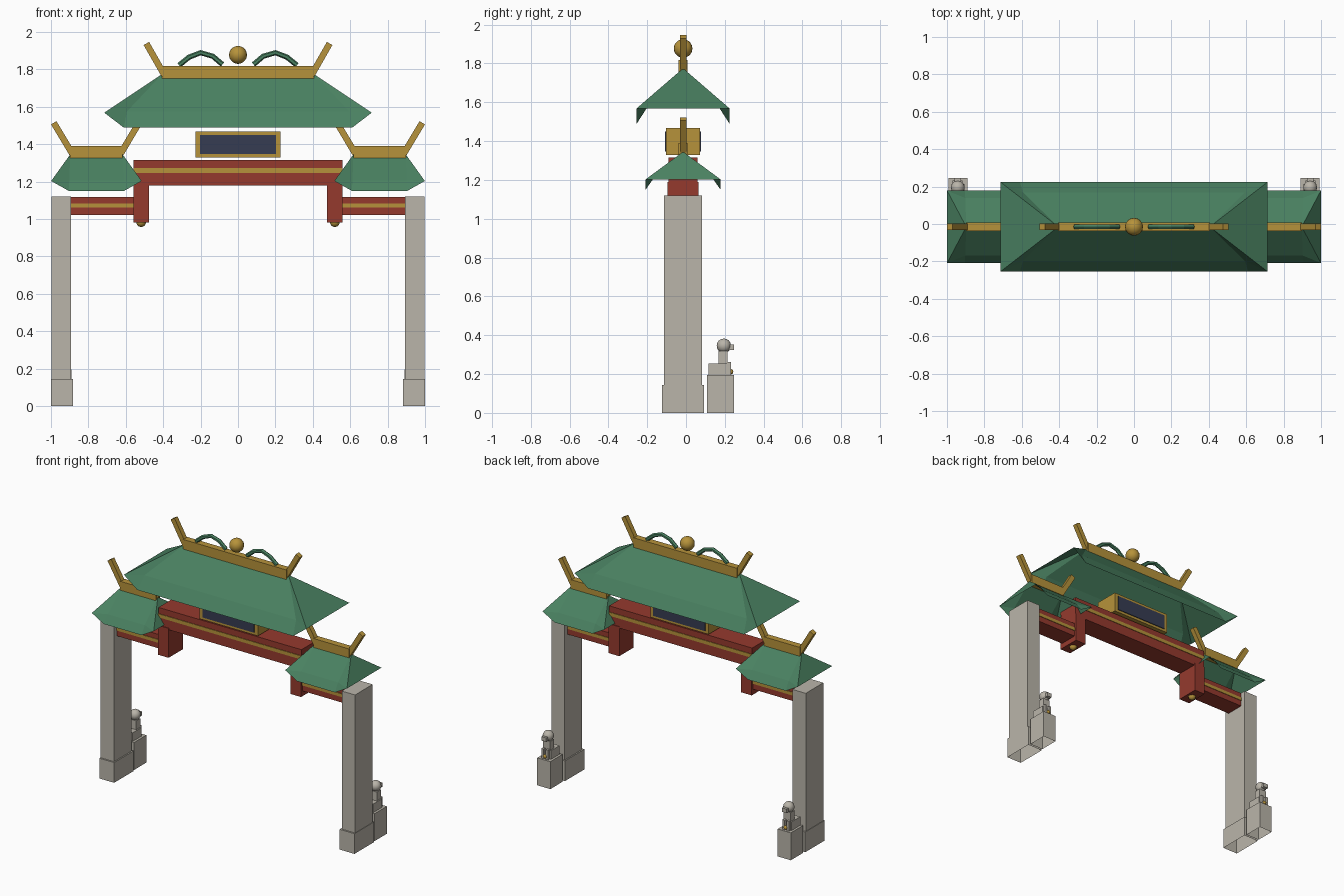
import bpy, bmesh, math
from mathutils import Vector

if "Cube" in bpy.data.objects:
    bpy.data.objects.remove(bpy.data.objects["Cube"])

C = -0.015  # y of the gate's centre plane


def mat(name, r, g, b):
    m = bpy.data.materials.new(name)
    m.diffuse_color = (r, g, b, 1)
    m.use_nodes = True
    m.node_tree.nodes["Principled BSDF"].inputs["Base Color"].default_value = m.diffuse_color
    return m


GREEN = mat("green_tile", 0.068, 0.22, 0.12)
RED = mat("red_wood", 0.30, 0.042, 0.027)
GOLD = mat("gold", 0.47, 0.29, 0.043)
NAVY = mat("navy_panel", 0.037, 0.045, 0.085)
STONE = mat("pale_stone", 0.49, 0.46, 0.40)


def finish(name, bm, m):
    me = bpy.data.meshes.new(name)
    bm.to_mesh(me)
    bm.free()
    me.materials.append(m)
    ob = bpy.data.objects.new(name, me)
    bpy.context.collection.objects.link(ob)
    return ob


def box(name, x0, x1, y0, y1, z0, z1, m, open_bottom=False):
    bm = bmesh.new()
    bmesh.ops.create_cube(bm, size=1)
    for v in bm.verts:
        v.co = ((x0 + x1) / 2 + v.co.x * (x1 - x0),
                (y0 + y1) / 2 + v.co.y * (y1 - y0),
                (z0 + z1) / 2 + v.co.z * (z1 - z0))
    if open_bottom:
        bm.normal_update()
        bmesh.ops.delete(bm, geom=[f for f in bm.faces if f.normal.z < -0.5], context='FACES')
    return finish(name, bm, m)


def ball(name, x, y, z, r, m, seg=16, rings=10):
    bm = bmesh.new()
    bmesh.ops.create_uvsphere(bm, u_segments=seg, v_segments=rings, radius=r)
    bmesh.ops.translate(bm, verts=bm.verts, vec=(x, y, z))
    for f in bm.faces:
        f.smooth = True
    return finish(name, bm, m)


def bar(name, path, w, h, m, sides=4):
    """Sweep a cross-section (w = half depth in y, h = half height) along an x-z path."""
    bm = bmesh.new()
    pts = [Vector((p[0], C, p[1])) for p in path]
    rings = []
    for i, p in enumerate(pts):
        t = (pts[min(i + 1, len(pts) - 1)] - pts[max(i - 1, 0)]).normalized()
        n = Vector((-t.z, 0, t.x))
        k = math.sqrt(2) if sides == 4 else 1
        ring = []
        for s in range(sides):
            a = 2 * math.pi * (s + 0.5) / sides
            ring.append(bm.verts.new(p + n * (h * k * math.sin(a)) + Vector((0, w * k * math.cos(a), 0))))
        rings.append(ring)
    for a, b in zip(rings, rings[1:]):
        for s in range(sides):
            t = (s + 1) % sides
            bm.faces.new((a[s], a[t], b[t], b[s]))
    bm.faces.new(rings[0])
    bm.faces.new(rings[-1])
    bmesh.ops.recalc_face_normals(bm, faces=bm.faces)
    return finish(name, bm, m)


def roof(name, cx, ridge, row, eave, corner):
    """Open hipped shell with raised corners. ridge=(hx,z), others=(hx,hy,z)."""
    bm = bmesh.new()

    def V(x, y, z):
        return bm.verts.new((cx + x, C + y, z))

    R = {s: V(s * ridge[0], 0, ridge[1]) for s in (-1, 1)}
    K = {(s, t): V(s * corner[0], t * corner[1], corner[2]) for s in (-1, 1) for t in (-1, 1)}
    for t in (-1, 1):
        M = {s: V(s * row[0], t * row[1], row[2]) for s in (-1, 1)}
        E = {s: V(s * eave[0], t * eave[1], eave[2]) for s in (-1, 1)}
        faces = [(R[-1], R[1], M[1], M[-1]), (M[-1], M[1], E[1], E[-1])]
        for s in (-1, 1):
            faces += [(R[s], M[s], K[s, t]), (M[s], E[s], K[s, t])]
        for f in faces:
            bm.faces.new(f)
    for s in (-1, 1):
        bm.faces.new((R[s], K[s, 1], K[s, -1]))
    bmesh.ops.recalc_face_normals(bm, faces=bm.faces)
    if sum(f.normal.z for f in bm.faces) < 0:
        bmesh.ops.reverse_faces(bm, faces=bm.faces)
    return finish(name, bm, GREEN)


# Central roof, ridge, pearl
roof("main_roof", 0, (0.405, 1.775), (0.594, 0.184, 1.575), (0.61, 0.24, 1.488), (0.715, 0.24, 1.568))
box("main_ridge", -0.405, 0.405, C - 0.023, C + 0.023, 1.75, 1.818, GOLD)
ball("roof_pearl", 0, C, 1.877, 0.048, GOLD)

# Main beam with stripes
box("main_beam", -0.56, 0.56, C - 0.075, C + 0.075, 1.178, 1.315, RED)
box("main_beam_stripe", -0.56, 0.56, C - 0.079, C + 0.079, 1.247, 1.272, GOLD)

# Sign board with a plain panel on both faces
box("sign_frame", -0.228, 0.228, C - 0.088, C + 0.088, 1.328, 1.468, GOLD)
for t, nm in ((-1, "front"), (1, "back")):
    y = C + t * 0.089
    box("sign_panel_" + nm, -0.202, 0.202, y - 0.004, y + 0.004, 1.346, 1.449, NAVY)

for s, nm in ((-1, "left"), (1, "right")):
    def sbox(name, xa, xb, *rest, **kw):
        a, b = sorted((s * xa, s * xb))
        return box(nm + "_" + name, a, b, *rest, **kw)

    # Pillar and base
    sbox("pillar", 0.892, 0.996, C - 0.098, C + 0.098, 0.14, 1.12, STONE)
    sbox("pillar_base", 0.883, 0.999, C - 0.109, C + 0.109, 0, 0.143, STONE, open_bottom=True)

    # Low beam, hanging post and its gold knob
    sbox("side_beam", 0.555, 0.895, C - 0.065, C + 0.065, 1.02, 1.118, RED)
    sbox("side_beam_stripe", 0.56, 0.892, C - 0.069, C + 0.069, 1.06, 1.083, GOLD)
    sbox("hanging_post", 0.477, 0.56, C - 0.08, C + 0.08, 0.982, 1.19, RED)
    ball(nm + "_post_knob", s * 0.518, C, 0.983, 0.026, GOLD, 12, 8)

    # Side roof and ridge
    cx = s * 0.757
    roof(nm + "_side_roof", cx, (0.14, 1.345), (0.145, 0.154, 1.205), (0.148, 0.193, 1.15), (0.242, 0.193, 1.203))
    box(nm + "_side_ridge", cx - 0.14, cx + 0.14, C - 0.023, C + 0.023, 1.327, 1.39, GOLD)

    # Upswept ridge horns
    bar(nm + "_main_horn", [(s * 0.395, 1.772), (s * 0.49, 1.938)], 0.017, 0.017, GOLD)
    for u in (-1, 1):
        bar(nm + "_side_horn", [(cx + u * 0.13, 1.35), (cx + u * 0.228, 1.514)], 0.017, 0.017, GOLD)

    # Arched green ornament on the ridge
    bar(nm + "_ridge_arch", [(s * x, z) for x, z in (
        (0.315, 1.822), (0.262, 1.865), (0.2, 1.889), (0.135, 1.87), (0.083, 1.826))],
        0.014, 0.014, GREEN, 6)

    # Guardian statue on a plinth
    sbox("statue_plinth", 0.89, 0.993, 0.109, 0.246, 0, 0.194, STONE, open_bottom=True)
    sbox("statue_haunch", 0.907, 0.977, 0.117, 0.215, 0.194, 0.255, STONE)
    sbox("statue_chest", 0.915, 0.969, 0.168, 0.214, 0.25, 0.318, STONE)
    for x in (0.918, 0.952):
        sbox("statue_front_leg", x, x + 0.018, 0.21, 0.233, 0.194, 0.262, STONE)
    ball(nm + "_statue_head", s * 0.942, 0.195, 0.346, 0.037, STONE, 12, 8)
    sbox("statue_muzzle", 0.924, 0.96, 0.215, 0.246, 0.325, 0.353, STONE)
    ball(nm + "_statue_ball", s * 0.942, 0.23, 0.212, 0.014, GOLD, 10, 6)
